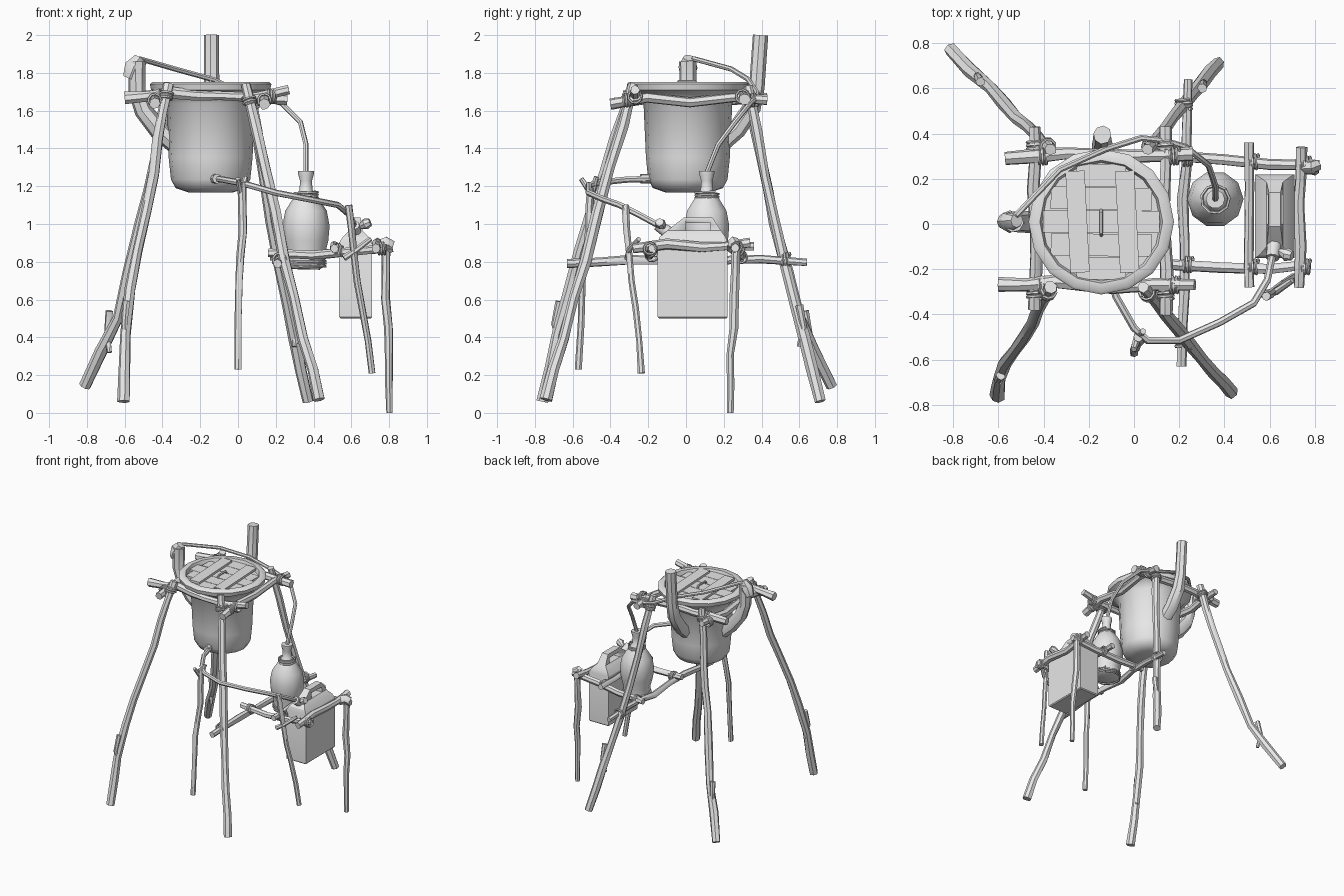
import bpy, bmesh, math, random
from mathutils import Vector, Matrix

random.seed(4)
cube = bpy.data.objects.get("Cube")
if cube:
    bpy.data.objects.remove(cube, do_unlink=True)

grey = bpy.data.materials.new("plain grey")
grey.use_nodes = True
grey.diffuse_color = (0.8, 0.8, 0.8, 1)
grey.node_tree.nodes["Principled BSDF"].inputs["Base Color"].default_value = (0.8, 0.8, 0.8, 1)


def finish(name, bm, angle=40):
    bmesh.ops.recalc_face_normals(bm, faces=bm.faces)
    mesh = bpy.data.meshes.new(name)
    bm.to_mesh(mesh)
    bm.free()
    mesh.materials.append(grey)
    ob = bpy.data.objects.new(name, mesh)
    bpy.context.collection.objects.link(ob)
    bpy.ops.object.select_all(action='DESELECT')
    ob.select_set(True)
    bpy.context.view_layer.objects.active = ob
    bpy.ops.object.shade_smooth_by_angle(angle=math.radians(angle))
    return ob


def loft(bm, rings):
    loops = [[bm.verts.new(p) for p in ring] for ring in rings]
    for a, b in zip(loops, loops[1:]):
        for i in range(len(a)):
            j = (i + 1) % len(a)
            bm.faces.new((a[i], a[j], b[j], b[i]))
    bm.faces.new(loops[0])
    bm.faces.new(loops[-1])


def tube(name, pts, radii, sides=7, rough=0.0):
    """Tube along a path; radii is one number or one per point."""
    pts = [Vector(p) for p in pts]
    if not isinstance(radii, (list, tuple)):
        radii = [radii] * len(pts)
    bm, rings, side, last = bmesh.new(), [], None, None
    for i, p in enumerate(pts):
        t = (pts[min(i + 1, len(pts) - 1)] - pts[max(i - 1, 0)]).normalized()
        if side is None:
            side = t.orthogonal().normalized()
        else:
            side = last.rotation_difference(t) @ side
        last, up = t, t.cross(side)
        rings.append([])
        for k in range(sides):
            a = math.tau * k / sides
            r = radii[i] * (1 + random.uniform(-rough, rough))
            rings[-1].append(p + (side * math.cos(a) + up * math.sin(a)) * r)
    loft(bm, rings)
    return finish(name, bm)


def branch(name, pts, r0, r1, wobble=0.007):
    """Rough wooden pole with slightly uneven run and thickness."""
    path = []
    for a, b in zip(pts, pts[1:]):
        a, b = Vector(a), Vector(b)
        steps = 2 if (b - a).length > 0.25 else 1
        path += [a.lerp(b, s / steps) for s in range(steps)]
    path.append(Vector(pts[-1]))
    for p in path[1:-1]:
        p += Vector([random.uniform(-wobble, wobble) for _ in range(3)])
    n = len(path) - 1
    radii = [(r0 + (r1 - r0) * i / n) * random.uniform(0.92, 1.1) for i in range(n + 1)]
    return tube(name, path, radii, 7, 0.1)


def lathe(name, profile, centre, sides):
    bm = bmesh.new()
    loft(bm, [[(centre[0] + r * math.cos(math.tau * k / sides),
                centre[1] + r * math.sin(math.tau * k / sides), z)
               for k in range(sides)] for r, z in profile])
    return finish(name, bm, 50)


def lashing(name, loc, axis, r=0.034):
    """A few turns of rope round a pole."""
    axis = Vector(axis).normalized()
    side = axis.orthogonal().normalized()
    up, turns, sides = axis.cross(side), 3, 9
    pts = []
    for i in range(turns * sides + 1):
        a = math.tau * i / sides
        pts.append(Vector(loc) + (side * math.cos(a) + up * math.sin(a)) * r
                   + axis * (i / sides - turns / 2) * 0.014)
    return tube(name, pts, 0.007, 5)


# Four splayed main legs
legs = {
    "front_right_leg": [(-.37, -.28, 1.74), (-.42, -.37, 1.45), (-.48, -.5, 1.07), (-.575, -.62, .65), (-.6, -.68, .42), (-.605, -.76, .06)],
    "back_right_leg": [(-.37, .33, 1.74), (-.44, .4, 1.35), (-.52, .47, 1.0), (-.64, .6, .5), (-.81, .77, .14)],
    "front_left_leg": [(.04, -.28, 1.74), (.14, -.4, 1.3), (.25, -.53, .81), (.35, -.65, .4), (.43, -.74, .07)],
    "back_left_leg": [(.06, .33, 1.73), (.13, .42, 1.25), (.22, .53, .78), (.3, .62, .4), (.37, .71, .06)],
}
for name, pts in legs.items():
    branch(name, pts, 0.027, 0.031)
    top = Vector(pts[0]).lerp(Vector(pts[1]), 0.2)
    lashing(name + "_rope", top, Vector(pts[1]) - Vector(pts[0]))

# Stub of a cut twig on three legs
for i, p in enumerate([(-.59, -.67, .47), (.3, .6, .45), (-.68, .63, .42)]):
    x, y, z = p
    branch(f"leg_knot_{i}", [(x, y, z + .12), (x * 1.02, y * 1.04, z), (x, y, z - .1)], 0.02, 0.014, 0)

# Upper square of poles that carries the tub
branch("upper_front_pole", [(-.6, -.27, 1.665), (-.35, -.26, 1.69), (-.1, -.28, 1.675), (.1, -.27, 1.67), (.27, -.27, 1.71)], 0.031, 0.026)
branch("upper_back_pole", [(-.57, .29, 1.67), (-.3, .31, 1.68), (0, .30, 1.67), (.26, .31, 1.66)], 0.03, 0.028)
branch("upper_right_pole", [(-.44, -.38, 1.64), (-.43, -.15, 1.67), (-.44, .15, 1.65), (-.44, .43, 1.67)], 0.028, 0.026)
branch("upper_left_pole", [(.14, -.4, 1.635), (.14, -.2, 1.67), (.13, .02, 1.64), (.14, .25, 1.67), (.14, .43, 1.655)], 0.029, 0.026)
for x in (-.44, .14):
    for y in (-.27, .30):
        lashing(f"upper_rope_{'r' if x < 0 else 'l'}_{'f' if y < 0 else 'b'}", (x + .04, y, 1.675), (1, 0, 0), 0.036)
        lashing(f"corner_rope_{'r' if x < 0 else 'l'}_{'f' if y < 0 else 'b'}", (x, y * 1.15, 1.655), (0, 1, 0), 0.034)

# Tub with its flared rim
TX, TY = -.145, .01
lathe("tub", [(.12, 1.168), (.185, 1.19), (.21, 1.235), (.222, 1.35), (.235, 1.64), (.28, 1.695), (.315, 1.71),
              (.322, 1.74), (.31, 1.752), (.272, 1.752), (.262, 1.72)], (TX, TY), 16)


def plank(name, x, y, length, width, z, turn=0.0):
    bm = bmesh.new()
    m = (Matrix.Translation((x, y, z)) @ Matrix.Rotation(turn, 4, 'Z')
         @ Matrix.Diagonal((length, width, 0.018, 1)))
    bmesh.ops.create_cube(bm, size=1, matrix=m)
    return finish(name, bm)


# Plank lid with two cross battens and a small grip
for i in range(5):
    y = (i - 2) * 0.103
    plank(f"lid_plank_{i}", TX, TY + y, 2 * math.sqrt(.26 ** 2 - (abs(y) + .03) ** 2), 0.099, 1.725, random.uniform(-.02, .02))
for i, x in enumerate((-.25, -.03)):
    plank(f"lid_batten_{i}", x, TY, 0.45, 0.085, 1.742, math.pi / 2 + 0.05)
tube("lid_grip", [(TX, -.05, 1.735), (TX, -.04, 1.755), (TX, .05, 1.755), (TX, .06, 1.735)], 0.008, 6)

# Two hollow-branch elbows growing from the tub
tube("back_elbow", [(-.14, .18, 1.42), (-.14, .27, 1.5), (-.14, .35, 1.62), (-.14, .375, 1.72), (-.14, .395, 2.0)],
     [.05, .052, .048, .042, .04], 8, 0.05)
tube("right_elbow", [(-.33, .01, 1.42), (-.42, .01, 1.5), (-.5, .01, 1.6), (-.535, .01, 1.7), (-.535, .01, 1.86)],
     [.05, .052, .05, .045, .047], 8, 0.05)
tube("right_elbow_cap", [(-.575, .01, 1.77), (-.55, .01, 1.83), (-.52, .015, 1.88)], [.035, .05, .03], 8, 0.05)

# Thin vapour pipe running round the back to the flask
tube("vapour_pipe", [(-.58, .01, 1.81), (-.52, .04, 1.875), (-.33, .24, 1.82), (-.13, .33, 1.765), (.03, .38, 1.69),
                     (.13, .37, 1.665), (.23, .34, 1.64), (.33, .26, 1.54), (.36, .17, 1.42), (.36, .11, 1.27), (.36, .11, 1.1)], 0.014, 7)

# Bulbous flask
lathe("flask", [(.08, .765), (.1, .775), (.1, .84), (.118, .91), (.125, .99), (.11, 1.07), (.065, 1.14), (.034, 1.18),
                (.032, 1.23), (.042, 1.265), (.042, 1.28), (.026, 1.28)], (.36, .11), 10)
lashing("flask_rope", (.36, .11, 1.15), (0, 0, 1), 0.062)
lashing("flask_base_rope", (.36, .11, .785), (0, 0, 1), 0.104)

# Low side frame that carries flask and can
branch("cross_pole", [(.21, -.63, .79), (.22, -.3, .81), (.22, .1, .80), (.23, .4, .81), (.24, .64, .795)], 0.024, 0.022)
branch("frame_front_pole", [(.16, -.18, .845), (.4, -.19, .84), (.6, -.2, .85), (.78, -.18, .87)], 0.025, 0.022)
branch("frame_back_pole", [(.17, .3, .83), (.4, .28, .84), (.6, .27, .86), (.82, .26, .875)], 0.025, 0.024)
branch("frame_inner_pole", [(.51, -.28, .87), (.505, 0, .885), (.51, .36, .88)], 0.022, 0.021)
branch("frame_outer_pole", [(.73, -.28, .87), (.74, -.1, .9), (.735, .08, .87), (.74, .34, .9)], 0.026, 0.024)
for i, (x, y, z) in enumerate([(.22, -.18, .835), (.22, .29, .825), (.51, -.19, .86), (.51, .275, .865), (.74, -.19, .87), (.74, .265, .88)]):
    lashing(f"frame_rope_{i}", (x + .02, y, z), (1, 0, 0), 0.032)
for i, y in enumerate((-.53, .53)):
    lashing(f"cross_pole_rope_{i}", (.22, y, .81), (0, 1, 0), 0.036)
branch("frame_end_knot", [(.73, .25, .87), (.79, .25, .9), (.81, .26, .885)], 0.034, 0.03, 0)

# Small forked support posts
branch("front_post", [(.02, -.5, 1.22), (.02, -.52, .95), (.01, -.545, .7), (0, -.57, .23)], 0.023, 0.019)
branch("front_post_fork_a", [(.015, -.5, 1.16), (.0, -.555, 1.24)], 0.018, 0.012)
branch("front_post_fork_b", [(.015, -.5, 1.16), (.04, -.475, 1.25)], 0.018, 0.012)
branch("middle_post", [(.585, -.32, 1.1), (.61, -.3, .85), (.66, -.265, .55), (.71, -.235, .21)], 0.019, 0.018)
branch("middle_post_fork", [(.56, -.31, .82), (.62, -.295, .86), (.7, -.25, .92)], 0.016, 0.013)
branch("outer_post", [(.785, .265, .9), (.785, .26, .6), (.8, .24, .3), (.803, .235, 0)], 0.026, 0.018)

# Liquid pipe from the tub to the can
tube("liquid_pipe", [(-.12, -.16, 1.24), (-.08, -.32, 1.235), (0, -.46, 1.22), (.06, -.515, 1.205), (.2, -.515, 1.165),
                     (.38, -.435, 1.13), (.53, -.35, 1.1), (.59, -.25, 1.05), (.615, -.13, .985)], 0.017, 7)
tube("tub_outlet", [(-.135, -.14, 1.24), (-.11, -.24, 1.24)], 0.026, 8)

# Fuel-style can: box, sloping shoulders and a grip cut through the top
bm = bmesh.new()
sections = [(.5, .08, -.143, .213), (.507, .087, -.15, .22), (.9, .087, -.15, .22), (.93, .07, -.14, .21),
            (.965, .036, -.1, .185), (1.035, .026, -.01, .14)]
loft(bm, [[(.623 + sx * h, y1 if sy else y0, z) for sx, sy in ((-1, 0), (1, 0), (1, 1), (-1, 1))]
          for z, h, y0, y1 in sections])
can = finish("can", bm, 25)
bm = bmesh.new()
bmesh.ops.create_cube(bm, size=1, matrix=Matrix.Translation((.623, .065, .985)) @ Matrix.Diagonal((.3, .13, .04, 1)))
cutter = finish("grip_cutter", bm)
cutter.hide_render = True
cut = can.modifiers.new("grip_hole", 'BOOLEAN')
cut.object, cut.solver = cutter, 'EXACT'
bpy.context.view_layer.objects.active = can
bpy.ops.object.modifier_apply(modifier=cut.name)
bpy.data.objects.remove(cutter, do_unlink=True)

# Can spout and its loose cap
tube("can_spout", [(.623, -.07, .94), (.613, -.15, .995)], [.036, .03], 9)
tube("can_cap", [(.645, -.12, .985), (.675, -.135, 1.0), (.7, -.14, 1.01)], [.014, .03, .022], 8)
